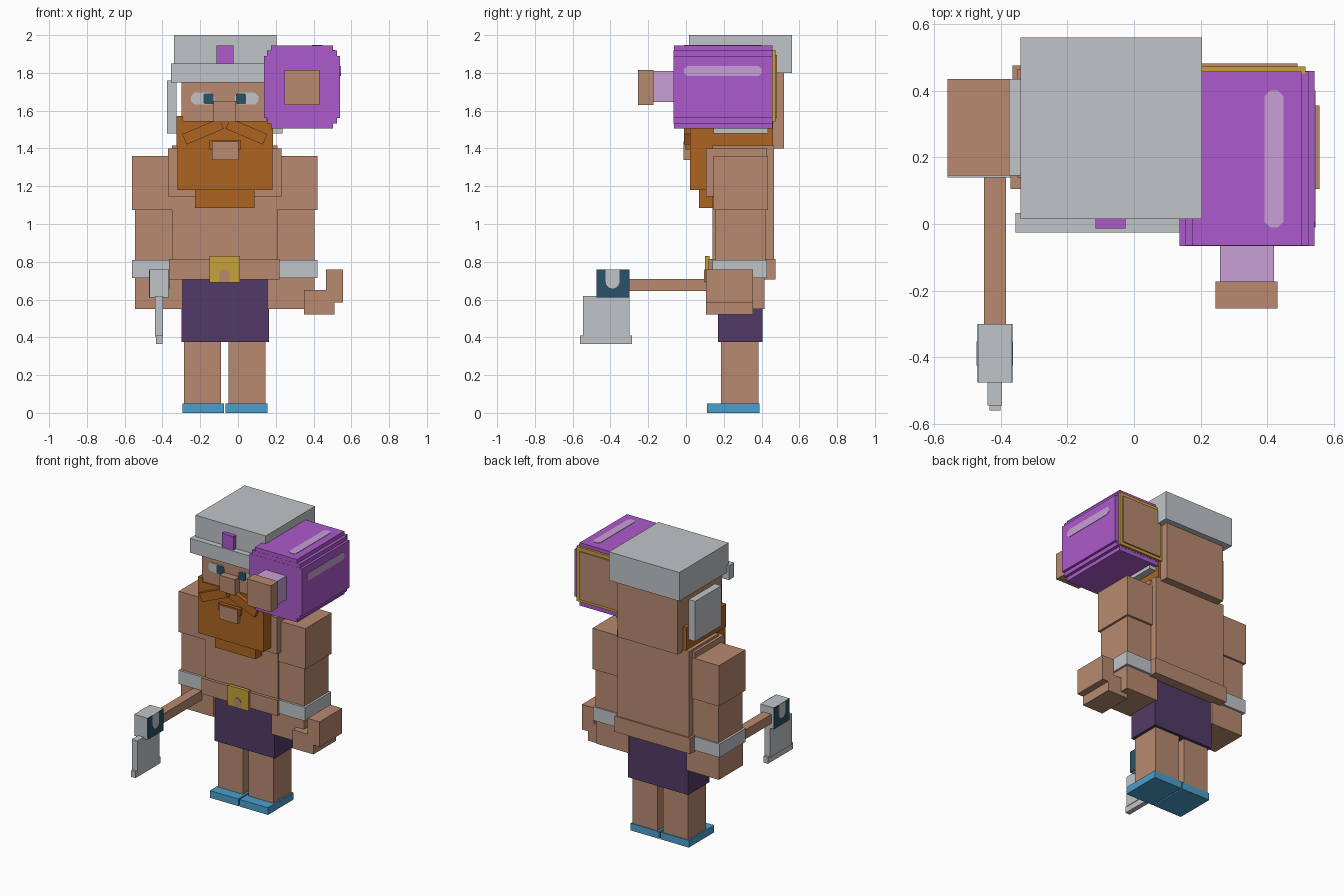
import bpy, bmesh, math
from mathutils import Matrix, Vector

if "Cube" in bpy.data.objects:
    bpy.data.objects.remove(bpy.data.objects["Cube"])

CX = -0.07  # symmetry plane of the body


def lin(c):
    c /= 255
    return c / 12.92 if c <= 0.04045 else ((c + 0.055) / 1.055) ** 2.4


def mat(name, r, g, b):
    m = bpy.data.materials.new(name)
    m.diffuse_color = (lin(r), lin(g), lin(b), 1)
    m.use_nodes = True
    m.node_tree.nodes["Principled BSDF"].inputs["Base Color"].default_value = m.diffuse_color
    return m


SKIN = mat("skin", 184, 138, 112)
HAIR = mat("ginger", 173, 100, 32)
STEEL = mat("steel", 193, 197, 200)
PURPLE = mat("purple", 172, 90, 204)
LILAC = mat("lilac", 200, 160, 214)
CLOTH = mat("dark_purple", 82, 58, 102)
GOLD = mat("gold", 199, 161, 58)
BLUE = mat("blue", 76, 159, 206)
NAVY = mat("navy", 42, 82, 104)


def finish(bm, name, material):
    bmesh.ops.recalc_face_normals(bm, faces=bm.faces)
    me = bpy.data.meshes.new(name)
    bm.to_mesh(me)
    bm.free()
    me.materials.append(material)
    ob = bpy.data.objects.new(name, me)
    bpy.context.collection.objects.link(ob)
    return ob


def box(name, material, x, y, z, tilt=0):
    """Box from three (min, max) ranges, optionally tilted about y."""
    bm = bmesh.new()
    bmesh.ops.create_cube(bm, size=1)
    size = [r[1] - r[0] for r in (x, y, z)]
    mid = Vector([(r[0] + r[1]) / 2 for r in (x, y, z)])
    bm.transform(Matrix.Translation(mid) @ Matrix.Rotation(tilt, 4, 'Y') @ Matrix.Diagonal((*size, 1)))
    return finish(bm, name, material)


def pair(name, material, x, y, z, tilt=0):
    """Box plus its mirror across the body's middle."""
    box(name + "_left", material, x, y, z, tilt)
    box(name + "_right", material, (2 * CX - x[1], 2 * CX - x[0]), y, z, -tilt)


def plate(name, material, pts, axis, a, b):
    """Extrude a 2D outline along an axis from a to b."""
    def place(p, d):
        v = list(p)
        v.insert(axis, d)
        return v
    bm = bmesh.new()
    f = bm.faces.new([bm.verts.new(place(p, a)) for p in pts])
    ext = bmesh.ops.extrude_face_region(bm, geom=[f])
    for v in ext["geom"]:
        if isinstance(v, bmesh.types.BMVert):
            v.co[axis] = b
    return finish(bm, name, material)


def chamfered(u, v, c):
    (a, b), (d, e) = u, v
    return [(a + c, d), (b - c, d), (b, d + c), (b, e - c),
            (b - c, e), (a + c, e), (a, e - c), (a, d + c)]


def arch(u, z0, z1, up=1):
    """Straight sides with a round end; up=-1 puts the round end below."""
    r, c = (u[1] - u[0]) / 2, (u[0] + u[1]) / 2
    flat, rim = (z0, z1 - r) if up > 0 else (z1, z0 + r)
    arc = [(c + r * math.cos(t * math.pi / 8), rim + up * r * math.sin(t * math.pi / 8)) for t in range(9)]
    return [(u[0], flat), (u[1], flat)] + arc


# Legs, shorts and feet
pair("foot", BLUE, (-0.295, -0.075), (0.11, 0.39), (0, 0.05))
pair("leg", SKIN, (-0.285, -0.09), (0.185, 0.385), (0.05, 0.385))
box("shorts", CLOTH, (-0.30, 0.165), (0.17, 0.405), (0.375, 0.71))

# Torso
box("waist", SKIN, (-0.365, 0.22), (0.12, 0.475), (0.705, 0.815))
box("torso", SKIN, (-0.35, 0.21), (0.14, 0.465), (0.81, 1.415))
box("chest", SKIN, (-0.37, 0.23), (0.105, 0.43), (1.145, 1.4))
box("buckle", GOLD, (-0.15, 0.01), (0.1, 0.125), (0.69, 0.83))
plate("buckle_hole", SKIN, arch((-0.1, -0.045), 0.692, 0.76), 1, 0.096, 0.104)

# Arms
pair("shoulder", SKIN, (-0.56, -0.35), (0.145, 0.435), (1.075, 1.36))
pair("forearm", SKIN, (-0.545, -0.34), (0.155, 0.42), (0.8, 1.08))
pair("wristband", STEEL, (-0.56, -0.36), (0.14, 0.43), (0.715, 0.81))
pair("palm", SKIN, (-0.545, -0.295), (0.15, 0.415), (0.55, 0.72))
box("fist", SKIN, (0.35, 0.51), (0.105, 0.355), (0.52, 0.65))
box("fingers", SKIN, (0.465, 0.557), (0.105, 0.355), (0.585, 0.76))

# Head and face
box("head", SKIN, (-0.30, 0.165), (0.03, 0.52), (1.4, 1.82))
box("nose", SKIN, (-0.13, -0.01), (-0.02, 0.04), (1.54, 1.65))
for side, s in (("left", -1), ("right", 1)):
    white = sorted((CX + s * 0.055, CX + s * 0.178))
    pupil = sorted((CX + s * 0.06, CX + s * 0.113))
    plate("eye_" + side, STEEL, chamfered(white, (1.632, 1.695), 0.018), 1, 0.026, 0.032)
    plate("pupil_" + side, NAVY, chamfered(pupil, (1.635, 1.69), 0.006), 1, 0.022, 0.029)

# Beard and moustache
box("beard", HAIR, (-0.32, 0.183), (0.02, 0.2), (1.18, 1.545))
box("beard_tip", HAIR, (-0.228, 0.087), (0.07, 0.16), (1.085, 1.185))
pair("sideburn", HAIR, (-0.325, -0.29), (0.02, 0.46), (1.41, 1.572))
pair("moustache", HAIR, (-0.292, -0.078), (-0.01, 0.03), (1.46, 1.52), -math.radians(23))
box("lip_hair", HAIR, (-0.152, 0.017), (-0.003, 0.03), (1.395, 1.443))
box("lip", SKIN, (-0.138, 0.003), (-0.012, 0.03), (1.34, 1.437))

# Helmet
box("helmet", STEEL, (-0.34, 0.204), (0.015, 0.56), (1.8, 2.0))
box("helmet_brim", STEEL, (-0.355, 0.217), (-0.025, 0.033), (1.75, 1.85))
box("helmet_gem", PURPLE, (-0.115, -0.025), (-0.013, 0.03), (1.85, 1.945))
pair("ear_flap", STEEL, (-0.375, -0.325), (0.145, 0.435), (1.48, 1.76))

# Hammer: stepped drum with end caps
for i, (dx, dz) in enumerate(((0.202, 0.165), (0.185, 0.193), (0.163, 0.22))):
    box(f"hammer_drum_{i}", PURPLE, (0.339 - dx, 0.339 + dx),
        (-0.066 + 0.001 * i, 0.459 - 0.001 * i), (1.725 - dz, 1.725 + dz))
box("hammer_back_rim", GOLD, (0.165, 0.514), (0.45, 0.473), (1.54, 1.92))
box("hammer_back_cap", SKIN, (0.185, 0.49), (0.46, 0.482), (1.56, 1.895))
box("hammer_neck", LILAC, (0.258, 0.42), (-0.18, -0.06), (1.645, 1.81))
box("hammer_face", SKIN, (0.245, 0.431), (-0.253, -0.172), (1.63, 1.815))
streak_y = (-0.01, 0.4)
plate("streak_top", LILAC, chamfered((0.392, 0.448), streak_y, 0.016), 2, 1.942, 1.948)
plate("streak_side", LILAC, chamfered(streak_y, (1.783, 1.837), 0.016), 0, 0.538, 0.544)

# Axe
box("axe_handle", SKIN, (-0.45, -0.384), (-0.31, 0.2), (0.645, 0.71))
box("axe_head", STEEL, (-0.467, -0.368), (-0.475, -0.30), (0.61, 0.76))
for side, x, s in (("left", -0.467, -1), ("right", -0.368, 1)):
    plate("axe_cheek_" + side, NAVY, [(-0.475, 0.61), (-0.3, 0.61), (-0.3, 0.76), (-0.475, 0.76)],
          0, x - s * 0.002, x + s * 0.003)
    plate("axe_inlay_" + side, STEEL, arch((-0.425, -0.352), 0.658, 0.76, -1),
          0, x, x + s * 0.005)
box("axe_blade", STEEL, (-0.44, -0.396), (-0.545, -0.30), (0.405, 0.62))
box("axe_edge", STEEL, (-0.434, -0.4), (-0.56, -0.285), (0.365, 0.41))
